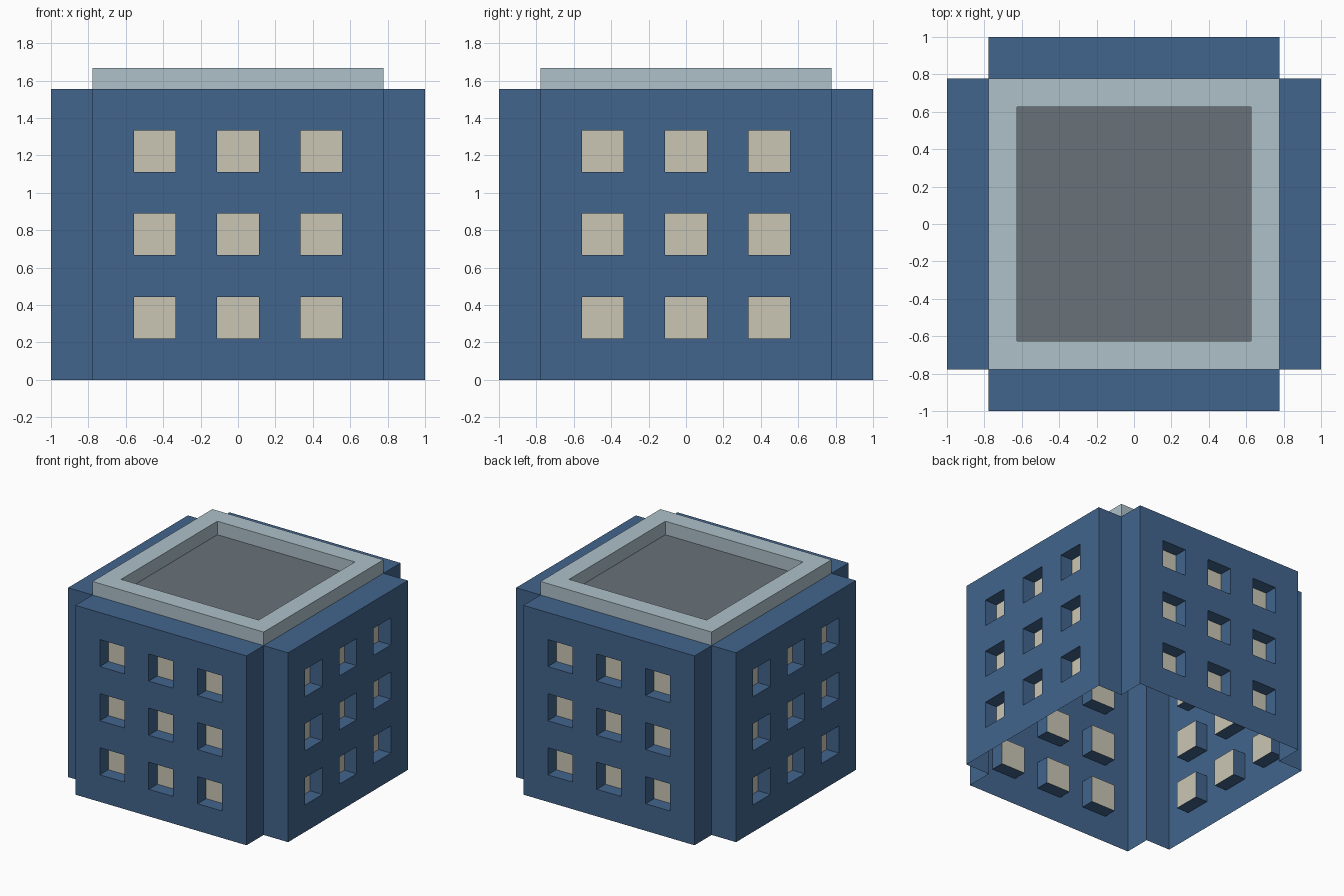
import bpy, bmesh, math
from mathutils import Matrix

if "Cube" in bpy.data.objects:
    bpy.data.objects.remove(bpy.data.objects["Cube"])

U = 1 / 9                 # the design sits on a grid of ninths
A = 7 * U                 # half width of a facade
H = 14 * U                # wall height
DEPTH = U                 # window recess
RIM_IN = 0.625            # inner half width of roof rim


def material(name, rgb):
    m = bpy.data.materials.new(name)
    m.diffuse_color = (*rgb, 1)
    m.use_nodes = True
    m.node_tree.nodes["Principled BSDF"].inputs["Base Color"].default_value = m.diffuse_color
    return m


BLUE = material("wall blue", (0.0545, 0.130, 0.266))
CREAM = material("window cream", (0.591, 0.565, 0.462))
PALE = material("rim pale blue", (0.423, 0.533, 0.584))
GREY = material("roof grey", (0.144, 0.168, 0.191))


def quad(bm, pts, mat=0):
    bm.faces.new([bm.verts.new(p) for p in pts]).material_index = mat


def loft(bm, rings):
    """Join successive four-point rings with quads."""
    for lo, hi in zip(rings, rings[1:]):
        for i in range(4):
            j = (i + 1) % 4
            quad(bm, [lo[i], lo[j], hi[j], hi[i]])


def finish(name, bm, mats):
    bmesh.ops.remove_doubles(bm, verts=bm.verts, dist=1e-5)
    me = bpy.data.meshes.new(name)
    bm.to_mesh(me)
    bm.free()
    for m in mats:
        me.materials.append(m)
    ob = bpy.data.objects.new(name, me)
    bpy.context.collection.objects.link(ob)


def square(r, z):
    return [(-r, -r, z), (r, -r, z), (r, r, z), (-r, r, z)]


# Facade wings: thin shell with nine recessed windows, side returns, top ledge
def wing(name, turn):
    bm = bmesh.new()
    for c in range(7):
        for r in range(7):
            x0, x1 = -A + 2 * U * c, -A + 2 * U * (c + 1)
            z0, z1 = 2 * U * r, 2 * U * (r + 1)
            cell = [(x0, -1, z0), (x1, -1, z0), (x1, -1, z1), (x0, -1, z1)]
            if c % 2 and r % 2:
                pane = [(x, -1 + DEPTH, z) for x, _, z in cell]
                loft(bm, [cell, pane])
                quad(bm, pane, 1)
            else:
                quad(bm, cell)
    quad(bm, [(-A, -A, 0), (-A, -1, 0), (-A, -1, H), (-A, -A, H)])
    quad(bm, [(A, -1, 0), (A, -A, 0), (A, -A, H), (A, -1, H)])
    quad(bm, [(-A, -1, H), (A, -1, H), (A, -A, H), (-A, -A, H)])
    bm.transform(Matrix.Rotation(turn, 4, 'Z'))
    finish(name, bm, [BLUE, CREAM])


for k, side in enumerate(("front", "right", "back", "left")):
    wing(side + "_facade", k * math.pi / 2)

# Raised rim around the roof
bm = bmesh.new()
loft(bm, [square(A, H), square(A, H + U), square(RIM_IN, H + U), square(RIM_IN, H)])
finish("roof_rim", bm, [PALE])

# Sunken roof deck
bm = bmesh.new()
quad(bm, square(RIM_IN, H))
finish("roof_deck", bm, [GREY])
